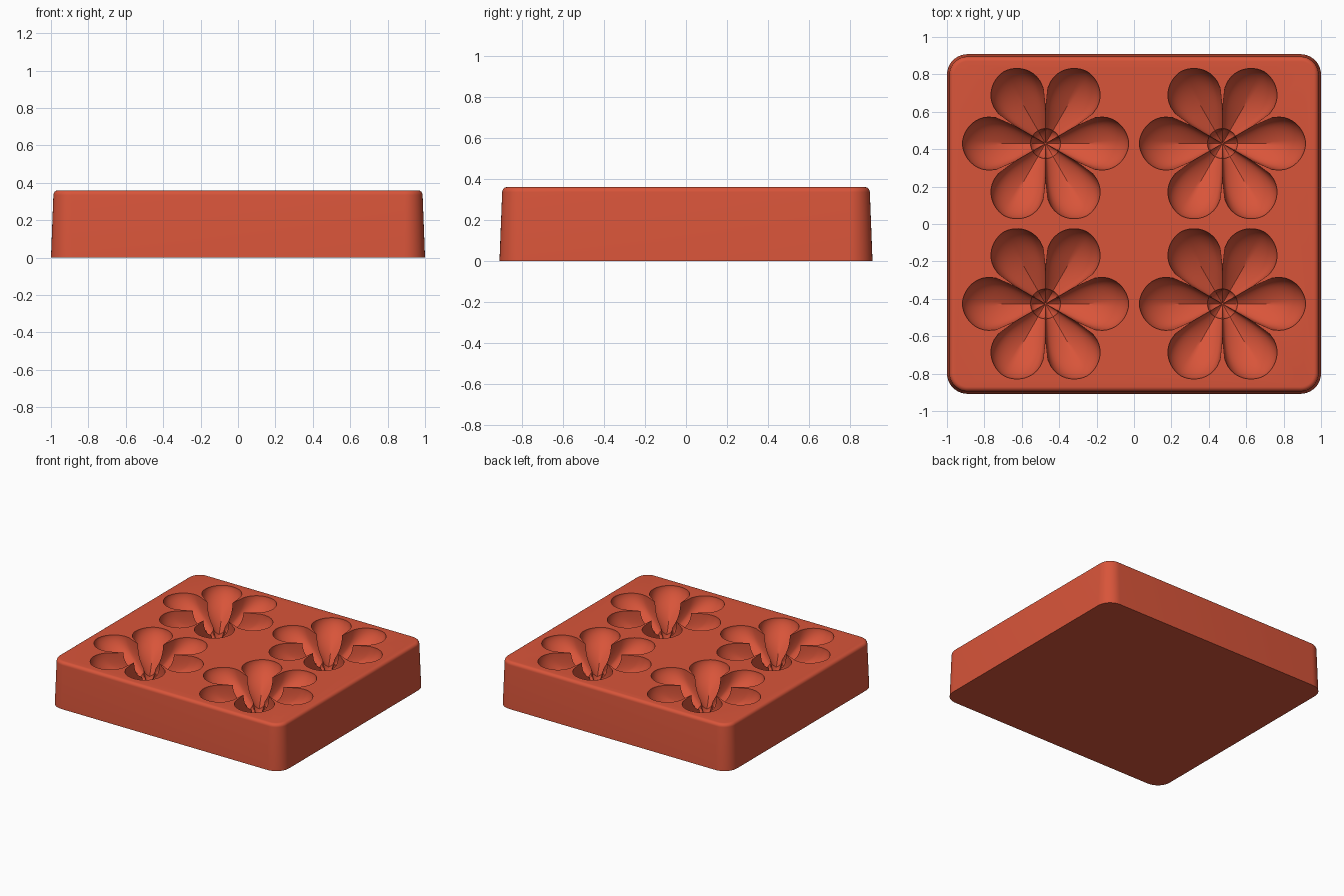
import bpy, bmesh, math

cube = bpy.data.objects.get("Cube")
if cube:
    bpy.data.objects.remove(cube, do_unlink=True)

HEIGHT = 0.36
DEPTH = 0.22
DIMPLE = 0.08

red = bpy.data.materials.new("terracotta_red")
red.use_nodes = True
red.diffuse_color = (0.69, 0.09, 0.042, 1)
red.node_tree.nodes["Principled BSDF"].inputs["Base Color"].default_value = red.diffuse_color


def loft(bm, rings):
    """Skin a stack of closed rings and cap both ends."""
    rows = [[bm.verts.new(p) for p in ring] for ring in rings]
    for low, high in zip(rows, rows[1:]):
        n = len(low)
        for i in range(n):
            j = (i + 1) % n
            bm.faces.new((low[i], low[j], high[j], high[i]))
    bm.faces.new(rows[0][::-1])
    bm.faces.new(rows[-1])


def make_object(name, bm):
    bmesh.ops.recalc_face_normals(bm, faces=bm.faces)
    mesh = bpy.data.meshes.new(name)
    bm.to_mesh(mesh)
    bm.free()
    mesh.materials.append(red)
    obj = bpy.data.objects.new(name, mesh)
    bpy.context.collection.objects.link(obj)
    return obj


def rounded_rectangle(inset, z, radius=0.11, steps=10):
    points = []
    r = radius - inset
    for k, (sx, sy) in enumerate(((1, 1), (-1, 1), (-1, -1), (1, -1))):
        for i in range(steps + 1):
            a = math.pi / 2 * (k + i / steps)
            points.append((sx * (1 - radius) + r * math.cos(a),
                           sy * (0.908 - radius) + r * math.sin(a), z))
    return points


# Tapered block with a rounded top edge
bm = bmesh.new()
edge = 0.025
rings = [rounded_rectangle(0, 0)]
for i in range(7):
    a = math.pi / 2 * i / 6
    rings.append(rounded_rectangle(0.013 + edge * (1 - math.cos(a)),
                                   HEIGHT - edge + edge * math.sin(a)))
loft(bm, rings)
tray = make_object("mold_tray", bm)


def petal_offset(angle):
    """0 on a petal's centre line, 1 in the notch between petals."""
    sector = math.pi / 3
    return abs((angle + sector / 2) % sector - sector / 2) / (sector / 2)


def rim_radius(angle):
    return 0.18 + 0.265 * max(0, 1 - petal_offset(angle) ** 1.7) ** 0.4


def cavity_depth(r, angle):
    s = r / rim_radius(angle)
    d = DEPTH * max(0, 1 - s * s) ** 0.6
    d *= 1 - 0.8 * s * (1 - s) * petal_offset(angle)
    if r < DIMPLE:
        d += 0.7 * math.sqrt(DIMPLE ** 2 - r * r)
    return d


# Flower cavities with six petals and a central dimple
def flower_rings(cx, cy, sides=144, steps=18):
    angles = [math.tau * i / sides for i in range(sides)]

    def ring(radius, depth):
        return [(cx + radius(a) * math.cos(a), cy + radius(a) * math.sin(a),
                 HEIGHT - depth(radius(a), a)) for a in angles]

    rings = []
    for t in (0.06, 0.3, 0.55, 0.75, 0.9, 0.97, 1):
        rings.append(ring(lambda a: DIMPLE * t, cavity_depth))
    for i in range(1, steps + 1):
        t = math.sin(math.pi / 2 * i / steps)
        rings.append(ring(lambda a: DIMPLE + (rim_radius(a) * 0.999 - DIMPLE) * t, cavity_depth))
    rings.append(ring(rim_radius, lambda r, a: -0.04))
    return rings


bm = bmesh.new()
for x in (-0.473, 0.473):
    for y in (-0.427, 0.43):
        loft(bm, flower_rings(x, y))
cutter = make_object("flower_cutter", bm)
cutter.hide_render = True

# Carve the cavities
cut = tray.modifiers.new("flower_cavities", 'BOOLEAN')
cut.operation = 'DIFFERENCE'
cut.solver = 'EXACT'
cut.object = cutter
bpy.ops.object.select_all(action='DESELECT')
bpy.context.view_layer.objects.active = tray
tray.select_set(True)
bpy.ops.object.modifier_apply(modifier=cut.name)
bpy.data.objects.remove(cutter, do_unlink=True)
bpy.ops.object.shade_smooth_by_angle(angle=math.radians(30))
